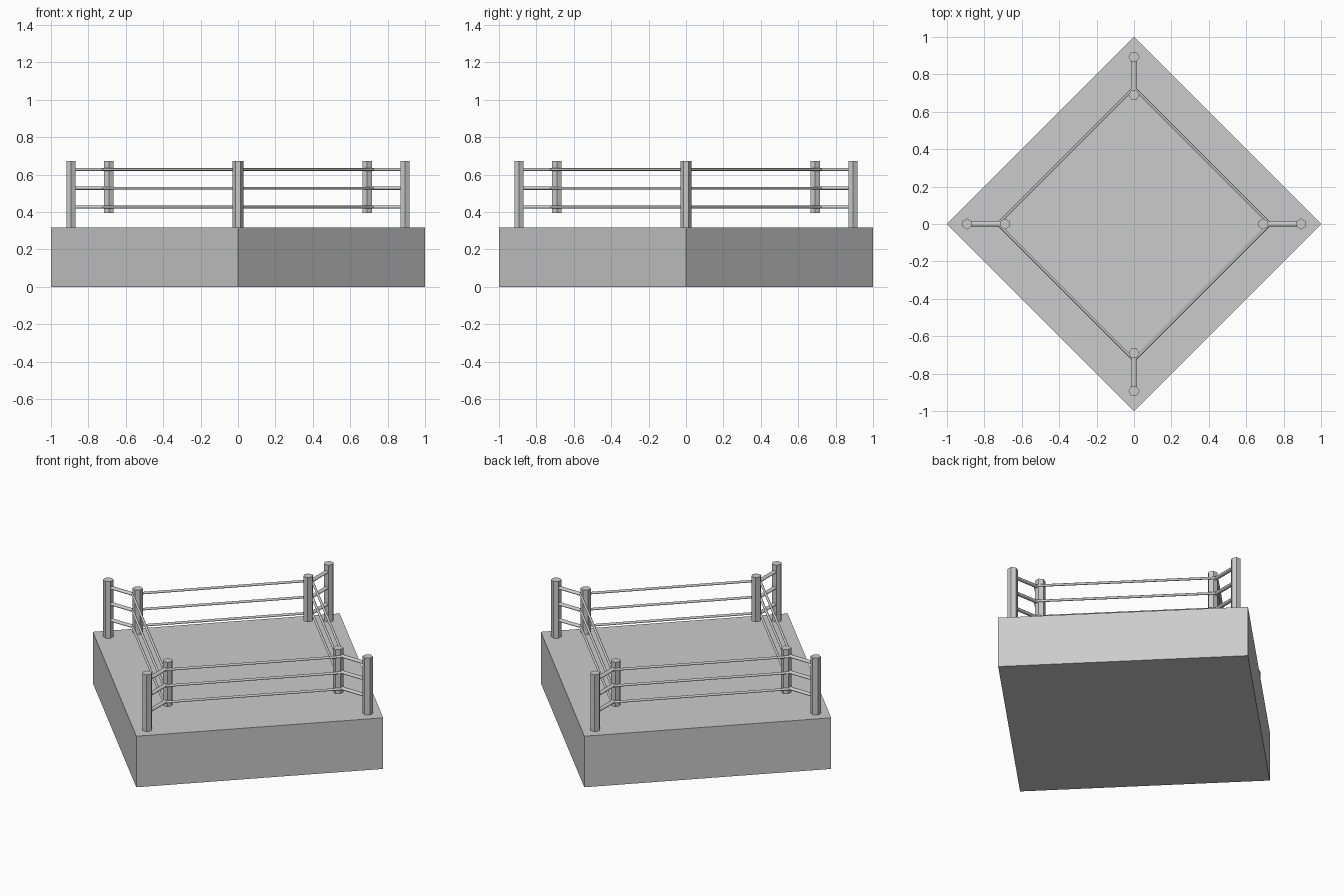
import bpy, math
from mathutils import Vector, Matrix

cube = bpy.data.objects.get("Cube")
if cube:
    bpy.data.objects.remove(cube, do_unlink=True)

# One plain grey for the whole ring
grey = bpy.data.materials.new("light_grey")
grey.use_nodes = True
colour = (0.6, 0.6, 0.6, 1)
grey.diffuse_color = colour
grey.node_tree.nodes["Principled BSDF"].inputs["Base Color"].default_value = colour

BASE_TOP, POST_TOP = 0.318, 0.672
POST_R, PAD_R = 0.893, 0.69
ROPE_LEVELS = (0.426, 0.527, 0.627)


def prism(name, start, end, radius, sides, turn=0.0, flatten=1.0, smooth=False):
    """Cylinder between two points; flatten scales its section across z."""
    start, end = Vector(start), Vector(end)
    axis = end - start
    bpy.ops.mesh.primitive_cylinder_add(vertices=sides, radius=radius, depth=axis.length)
    obj = bpy.context.object
    obj.name = name
    obj.data.materials.append(grey)
    aim = axis.to_track_quat('Z', 'Y').to_matrix().to_4x4()
    move = Matrix.Translation((start + end) / 2)
    squash = Matrix.Translation((0, 0, start.z)) @ Matrix.Diagonal((1, 1, flatten, 1)) \
        @ Matrix.Translation((0, 0, -start.z))
    spin = Matrix.Rotation(turn, 4, 'Z')
    obj.data.transform(squash @ move @ aim @ spin)
    if smooth:
        bpy.ops.object.shade_smooth_by_angle(angle=math.radians(50))
    return obj


def polar(radius, angle, z):
    return (radius * math.cos(angle), radius * math.sin(angle), z)


# Platform with its corners on the axes
prism("platform", (0, 0, 0), (0, 0, BASE_TOP), 1, 4)

for i, corner in enumerate(("left", "back", "right", "front")):
    a = i * math.pi / 2
    b = a + math.pi / 2

    # Hexagonal corner post and the hanging pad inside it
    prism(corner + "_post", polar(POST_R, a, BASE_TOP), polar(POST_R, a, POST_TOP),
          0.029, 6, turn=a)
    prism(corner + "_pad", polar(PAD_R, a, 0.395), polar(PAD_R, a, POST_TOP),
          0.029, 6, turn=a)

    for n, z in enumerate(ROPE_LEVELS, 1):
        # Flattened link from post to pad
        prism(f"{corner}_link_{n}", polar(POST_R - 0.02, a, z), polar(0.708, a, z),
              0.0135, 12, flatten=0.65, smooth=True)
        # Rope along one side, corner to corner
        prism(f"{corner}_rope_{n}", polar(0.728, a, z), polar(0.728, b, z),
              0.0075, 8, smooth=True)
